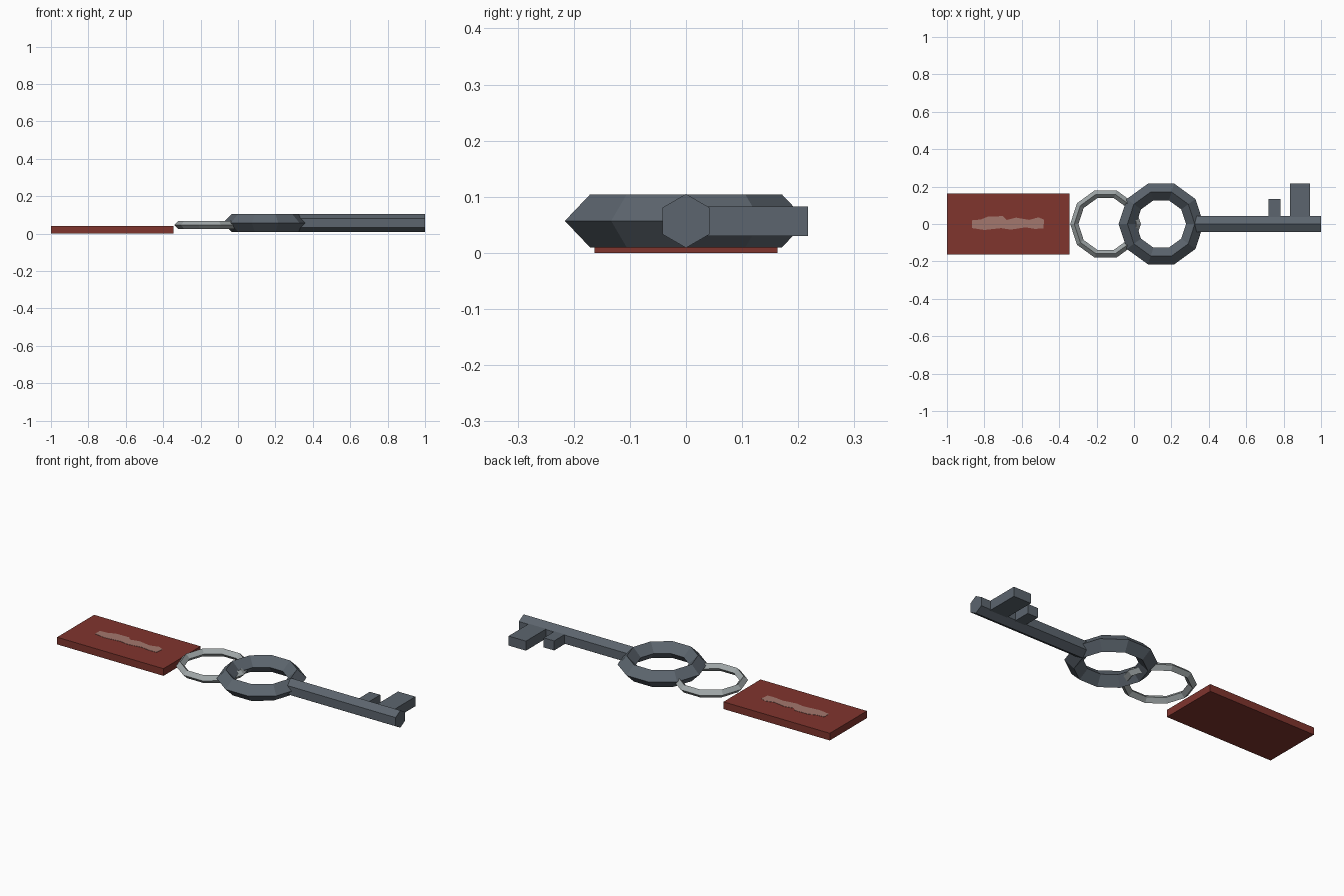
import bpy, bmesh, math
from mathutils import Vector

if "Cube" in bpy.data.objects:
    bpy.data.objects.remove(bpy.data.objects["Cube"])


def mat(name, col):
    m = bpy.data.materials.new(name)
    m.diffuse_color = (*col, 1)
    m.use_nodes = True
    m.node_tree.nodes["Principled BSDF"].inputs["Base Color"].default_value = m.diffuse_color
    return m


RED = mat("tag red", (0.216, 0.035, 0.027))
PALE = mat("faded label", (0.37, 0.187, 0.155))
IRON = mat("dark iron", (0.107, 0.130, 0.156))
STEEL = mat("light steel", (0.35, 0.385, 0.39))


def finish(bm, name, m):
    bmesh.ops.recalc_face_normals(bm, faces=bm.faces)
    me = bpy.data.meshes.new(name)
    bm.to_mesh(me)
    bm.free()
    me.materials.append(m)
    ob = bpy.data.objects.new(name, me)
    bpy.context.collection.objects.link(ob)
    return ob


def prism(name, pts, vec, m):
    """Extrude a closed outline along a vector."""
    bm = bmesh.new()
    f = bm.faces.new([bm.verts.new(p) for p in pts])
    ext = bmesh.ops.extrude_face_region(bm, geom=[f], use_keep_orig=True)
    vs = [v for v in ext["geom"] if isinstance(v, bmesh.types.BMVert)]
    bmesh.ops.translate(bm, verts=vs, vec=Vector(vec))
    return finish(bm, name, m)


def box(name, x0, x1, y0, y1, z0, z1, m):
    return prism(name, [(x0, y0, z0), (x1, y0, z0), (x1, y1, z0), (x0, y1, z0)],
                 (0, 0, z1 - z0), m)


def ring(name, x, z, major, minor, m):
    """Ten sided ring with a diamond section."""
    bpy.ops.mesh.primitive_torus_add(major_segments=10, minor_segments=4,
                                     major_radius=major, minor_radius=minor,
                                     location=(x, 0, z))
    ob = bpy.context.object
    ob.name = name
    ob.data.materials.append(m)
    return ob


# Tag with worn label smudge
box("tag", -1, -0.345, -0.163, 0.163, 0, 0.04, RED)
smudge = [(-0.865, -0.022), (-0.80, -0.032), (-0.71, -0.022), (-0.66, -0.03),
          (-0.58, -0.018), (-0.53, -0.026), (-0.485, -0.024), (-0.48, 0.022),
          (-0.51, 0.036), (-0.56, 0.022), (-0.63, 0.034), (-0.68, 0.022),
          (-0.70, 0.042), (-0.78, 0.040), (-0.82, 0.024), (-0.865, 0.020)]
prism("tag_label", [(x, y, 0.039) for x, y in smudge], (0, 0, 0.0025), PALE)

# Split ring and key bow
ring("split_ring", -0.152, 0.046, 0.167, 0.022, STEEL)
ring("key_bow", 0.145, 0.057, 0.180, 0.047, IRON)

# Hexagonal key shaft
hexa = [(0.325, 0.048 * math.sin(i * math.pi / 3), 0.057 + 0.048 * math.cos(i * math.pi / 3))
        for i in range(6)]
prism("key_shaft", hexa, (0.675, 0, 0), IRON)

# Key teeth
box("small_tooth", 0.719, 0.783, 0.0, 0.133, 0.030, 0.083, IRON)
box("large_tooth", 0.834, 0.941, 0.0, 0.217, 0.030, 0.083, IRON)
